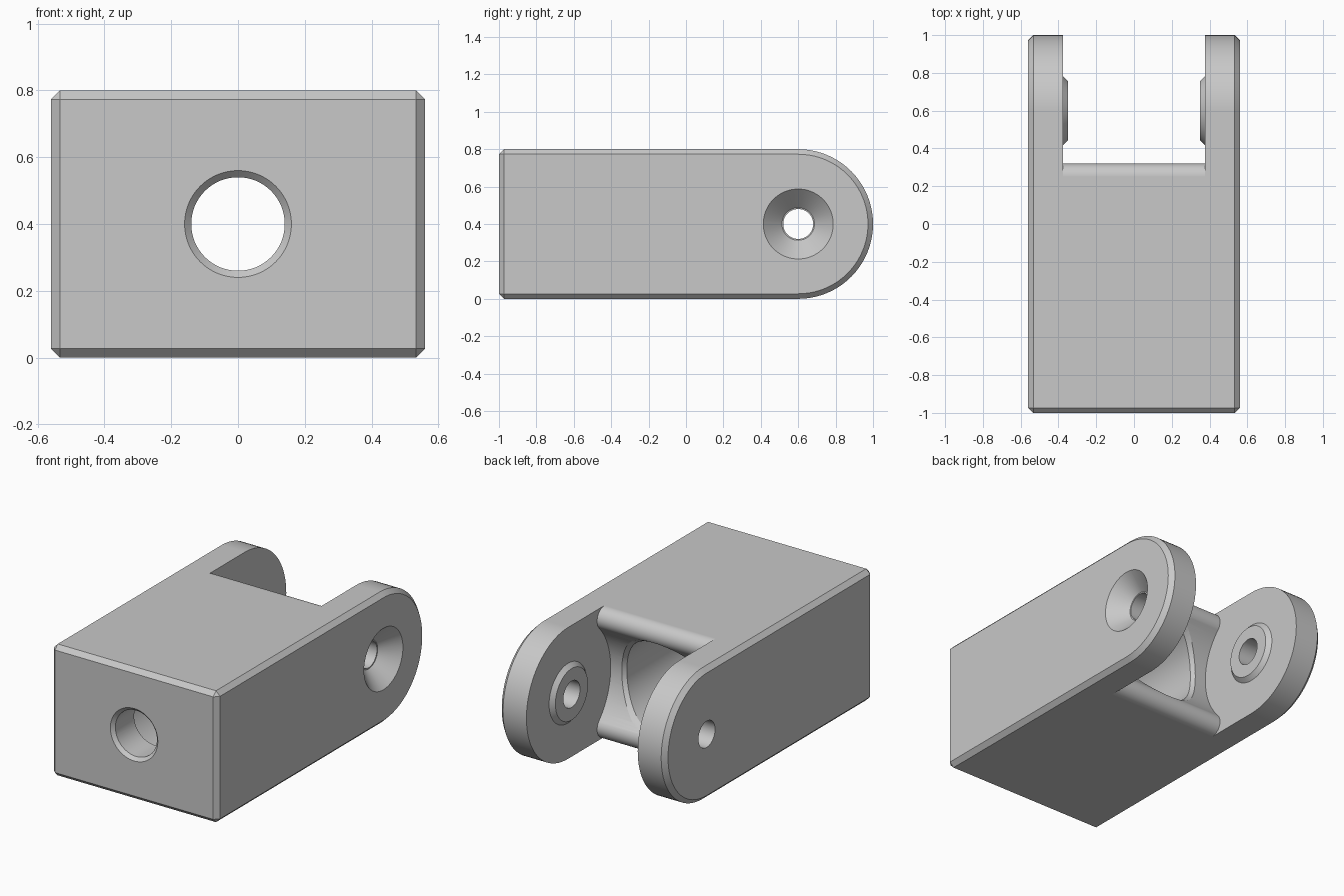
import bpy, bmesh
from math import sin, cos, pi, radians, sqrt, atan2
from mathutils import Matrix, Vector

cube = bpy.data.objects.get("Cube")
if cube:
    bpy.data.objects.remove(cube, do_unlink=True)

PIN_Y, PIN_Z = 0.6, 0.4       # pivot axis of the fork
HALF_W, SLOT_W = 0.56, 0.375  # half widths of body and slot
LIP_R, LIP_Y = 0.07, 0.25     # rounded lips at the slot root
CLEAR_R = sqrt((PIN_Y - LIP_Y) ** 2 + (PIN_Z - LIP_R) ** 2) - LIP_R

grey = bpy.data.materials.new("light grey")
grey.use_nodes = True
grey.diffuse_color = (0.58, 0.58, 0.58, 1)
grey.node_tree.nodes["Principled BSDF"].inputs["Base Color"].default_value = grey.diffuse_color


def finish(name, bm):
    bmesh.ops.recalc_face_normals(bm, faces=bm.faces)
    mesh = bpy.data.meshes.new(name)
    bm.to_mesh(mesh)
    bm.free()
    mesh.materials.append(grey)
    obj = bpy.data.objects.new(name, mesh)
    bpy.context.collection.objects.link(obj)
    return obj


def arc(cy, cz, r, start, end, n):
    """Points (y, z) along an arc, angles in radians."""
    angles = [start + (end - start) * i / n for i in range(n + 1)]
    return [(cy + r * cos(a), cz + r * sin(a)) for a in angles]


def loft(rings):
    """Closed solid through rings of points, with flat end caps."""
    bm = bmesh.new()
    loops = [[bm.verts.new(p) for p in ring] for ring in rings]
    n = len(loops[0])
    for a, b in zip(loops, loops[1:]):
        for i in range(n):
            j = (i + 1) % n
            bm.faces.new((a[i], a[j], b[j], b[i]))
    bm.faces.new(loops[0])
    bm.faces.new(loops[-1])
    return bm


def extrude_x(profile, half):
    return loft([[(x, y, z) for y, z in profile] for x in (-half, half)])


def frustum(name, axis, start, end, r1, r2, y=0.0):
    """Round solid along x or y, from start (radius r1) to end (radius r2)."""
    bm = bmesh.new()
    mid = (start + end) / 2
    if axis == "x":
        place = Matrix.Translation((mid, y, PIN_Z)) @ Matrix.Rotation(pi / 2, 4, "Y")
    else:
        place = Matrix.Translation((0, mid, PIN_Z)) @ Matrix.Rotation(-pi / 2, 4, "X")
    bmesh.ops.create_cone(bm, cap_ends=True, segments=64, radius1=r1, radius2=r2,
                          depth=end - start, matrix=place)
    return finish(name, bm)


def combine(target, tool, operation):
    mod = target.modifiers.new("combine", "BOOLEAN")
    mod.operation = operation
    mod.solver = "EXACT"
    mod.object = tool
    bpy.context.view_layer.objects.active = target
    bpy.ops.object.modifier_apply(modifier=mod.name)
    bpy.data.objects.remove(tool, do_unlink=True)


# Body: block with a round rear end, chamfered round the sides and the front
outline = [(-1, 0)] + arc(PIN_Y, PIN_Z, 0.4, -pi / 2, pi / 2, 40) + [(-1, 0.8)]
bm = extrude_x(outline, HALF_W)
rim = [e for e in bm.edges
       if abs(e.verts[0].co.x - e.verts[1].co.x) < 0.001
       or max(v.co.y for v in e.verts) < -0.99]
bmesh.ops.recalc_face_normals(bm, faces=bm.faces)
bmesh.ops.bevel(bm, geom=rim, offset=0.027, segments=1, affect="EDGES")
body = finish("clevis_body", bm)

# Slot: open fork with rounded lips and a concave root round the pivot
turn = atan2(PIN_Z - LIP_R, PIN_Y - LIP_Y)
slot = [(1.2, 0.9), (LIP_Y, 0.9)]
slot += arc(LIP_Y, 0.8 - LIP_R, LIP_R, pi / 2, -turn, 24)
slot += arc(PIN_Y, PIN_Z, CLEAR_R, pi - turn, pi + turn, 28)[1:-1]
slot += arc(LIP_Y, LIP_R, LIP_R, turn, -pi / 2, 24)
slot += [(LIP_Y, -0.1), (1.2, -0.1)]
combine(body, finish("slot_cutter", extrude_x(slot, SLOT_W)), "DIFFERENCE")

# Bosses on the inner faces of the fork
combine(body, frustum("left_boss", "x", 0.35, 0.40, 0.157, 0.207, PIN_Y), "UNION")
combine(body, frustum("right_boss", "x", -0.40, -0.35, 0.207, 0.157, PIN_Y), "UNION")


# Main cavity, its mouth chamfered where it meets the concave root
def cavity_ring(r, y=None, shift=0.0):
    ring = []
    for i in range(64):
        a = 2 * pi * i / 64
        depth = PIN_Y - sqrt(CLEAR_R ** 2 - (r * sin(a)) ** 2) + shift
        ring.append((r * cos(a), depth if y is None else y, PIN_Z + r * sin(a)))
    return ring


cavity = loft([cavity_ring(0.28, -0.8), cavity_ring(0.28, shift=-0.02),
               cavity_ring(0.305, shift=0.005), cavity_ring(0.305, 0.5)])
combine(body, finish("cavity_cutter", cavity), "DIFFERENCE")

# Front hole with its chamfer, cross-pin hole and countersink
combine(body, frustum("front_bore", "y", -1.1, -0.7, 0.14, 0.14), "DIFFERENCE")
combine(body, frustum("front_chamfer", "y", -1.02, -0.98, 0.18, 0.14), "DIFFERENCE")
combine(body, frustum("pin_bore", "x", -0.7, 0.7, 0.08, 0.08, PIN_Y), "DIFFERENCE")
combine(body, frustum("countersink", "x", 0.46, 0.58, 0.087, 0.207, PIN_Y), "DIFFERENCE")

# Smooth curved faces, keeping hard edges
bpy.ops.object.select_all(action="DESELECT")
body.select_set(True)
bpy.context.view_layer.objects.active = body
bpy.ops.object.shade_smooth_by_angle(angle=radians(25))
weighted = body.modifiers.new("flat_face_normals", "WEIGHTED_NORMAL")
weighted.keep_sharp = True
